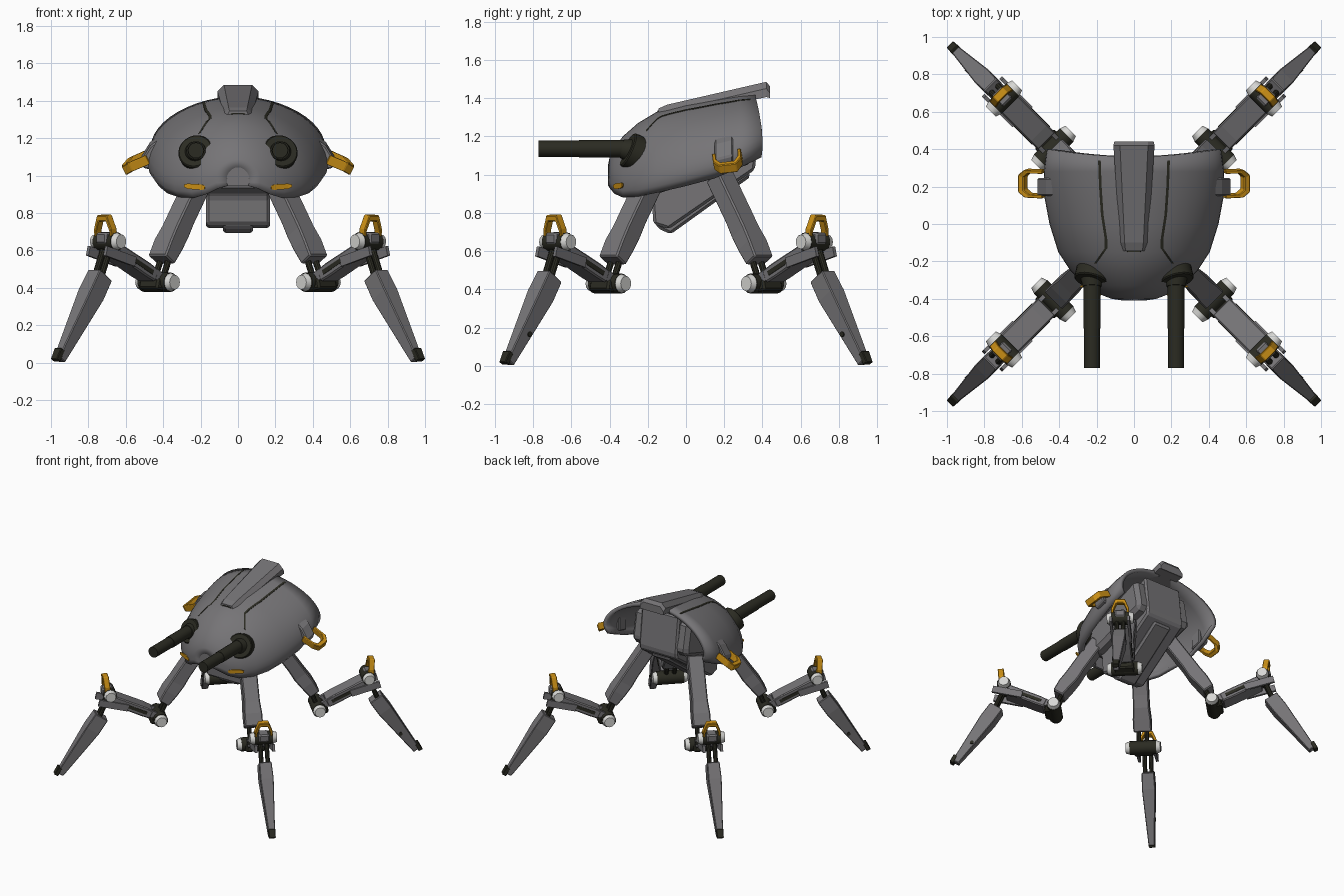
import bpy, bmesh, math
from mathutils import Vector, Matrix
from mathutils.bvhtree import BVHTree

if "Cube" in bpy.data.objects:
    bpy.data.objects.remove(bpy.data.objects["Cube"])


def material(name, rgb):
    m = bpy.data.materials.new(name)
    m.use_nodes = True
    m.diffuse_color = (*rgb, 1)
    m.node_tree.nodes["Principled BSDF"].inputs["Base Color"].default_value = (*rgb, 1)
    return m


GREY = material("armour grey", (.18, .175, .183))
DARK = material("dark gunmetal", (.024, .024, .016))
YELLOW = material("yellow paint", (.6, .28, .008))
WHITE = material("pale cap", (.68, .68, .66))


def finish(name, bm, mat, smooth=False, bevel=0):
    bmesh.ops.recalc_face_normals(bm, faces=bm.faces)
    me = bpy.data.meshes.new(name)
    bm.to_mesh(me)
    bm.free()
    me.materials.append(mat)
    ob = bpy.data.objects.new(name, me)
    bpy.context.collection.objects.link(ob)
    if bevel:
        mod = ob.modifiers.new("bevel", 'BEVEL')
        mod.width, mod.segments = bevel, 1
    if smooth:
        bpy.ops.object.select_all(action='DESELECT')
        ob.select_set(True)
        bpy.context.view_layer.objects.active = ob
        bpy.ops.object.shade_smooth_by_angle(angle=math.radians(35))
    return ob


def loft(name, rings, mat, closed=True, caps=True, **kw):
    bm = bmesh.new()
    vs = [[bm.verts.new(p) for p in ring] for ring in rings]
    n = len(rings[0])
    for a, b in zip(vs, vs[1:]):
        for i in range(n if closed else n - 1):
            j = (i + 1) % n
            bm.faces.new((a[i], a[j], b[j], b[i]))
    if caps:
        bm.faces.new(vs[0])
        bm.faces.new(vs[-1])
    return finish(name, bm, mat, **kw)


def rod(name, a, b, r, mat, r2=None, sides=16, bevel=0):
    a, b = Vector(a), Vector(b)
    bm = bmesh.new()
    rot = (b - a).to_track_quat('Z', 'Y').to_matrix().to_4x4()
    bmesh.ops.create_cone(bm, cap_ends=True, segments=sides, radius1=r,
                          radius2=r if r2 is None else r2, depth=(b - a).length,
                          matrix=Matrix.Translation((a + b) / 2) @ rot)
    return finish(name, bm, mat, smooth=sides > 8, bevel=bevel)


def strap(name, pts, width, inner, mat):
    """Flat band bent along an open loop, broad across the loop's plane."""
    pts = [Vector(p) for p in pts]
    centre = (pts[0] + pts[-1]) / 2
    across = (pts[-1] - pts[0]).cross(pts[2] - centre).normalized() * width / 2
    rings = []
    for p in pts:
        q = centre + (p - centre) * inner
        rings.append([p + across, p - across, q - across, q + across])
    loft(name, rings, mat, bevel=.004)


# Domed shell: sections along y as (y, half width, top, rim)
sections = [(-.409, .06, 1.045, .945), (-.4, .12, 1.087, .93), (-.375, .185, 1.14, .9),
            (-.33, .255, 1.2, .88), (-.25, .34, 1.27, .885), (-.15, .405, 1.33, .905),
            (0, .452, 1.368, .94), (.15, .48, 1.397, .98), (.28, .482, 1.418, 1.035),
            (.36, .465, 1.425, 1.09)]
rings = []
for k, (y, w, top, rim) in enumerate(sections):
    zc = rim + min(.07, (top - rim) * .4)
    arc = [math.pi * i / 24 for i in range(25)]
    ring = [(.93 * w, rim), (.985 * w, (rim + zc) / 2)]
    ring += [(math.copysign(w * abs(math.cos(a)) ** 1.08, math.cos(a)),
              zc + (top - zc) * abs(math.sin(a)) ** 1.08) for a in arc]
    ring += [(-.985 * w, (rim + zc) / 2), (-.93 * w, rim)]
    last = k == len(sections) - 1
    rings.append([(x, y + (.04 * (x / w) ** 2 if last else 0), z) for x, z in ring])
shell = loft("shell", rings, GREY, closed=False, caps=False, smooth=True)
bm = bmesh.new()
bm.from_mesh(shell.data)
surface = BVHTree.FromBMesh(bm)
bm.free()
wall = shell.modifiers.new("wall", 'SOLIDIFY')
wall.thickness, wall.offset = .03, -1
loft("nose_plate", [[(x, y + o, z) for x, y, z in rings[0]] for o in (0, .02)], GREY)

# Core hull and keel under the shell, as side profiles across x
hull = [(-.28, .95), (-.18, .89), (.35, 1.06), (.35, 1.12), (.31, 1.32), (-.2, 1.12)]
keel = [(-.24, .96), (-.18, .88), (-.17, .74), (-.09, .715), (.36, 1.025), (.365, 1.07),
        (.33, 1.36), (-.1, 1.15)]
belly = [(-.17, .78), (-.15, .72), (-.08, .688), (.34, .99), (.3, 1.05)]
for name, prof, half, bev in (("core_hull", hull, .25, .03), ("keel", keel, .17, .014),
                              ("belly", belly, .08, .014)):
    loft(name, [[(x, y, z) for y, z in prof] for x in (-half, half)], GREY, bevel=bev)

# Spine ridge on top, with a dark recess at its front end
ridge = []
for y, z, low, high, drop in ((-.145, 1.345, .065, .045, .045), (-.1, 1.365, .075, .05, .07),
                              (.42, 1.485, .11, .075, .08), (.44, 1.46, .105, .075, .06)):
    ridge.append([(-low, y, z - drop), (low, y, z - drop), (low, y, z - .035),
                  (high, y, z), (-high, y, z), (-low, y, z - .035)])
loft("spine_ridge", ridge, GREY)
loft("ridge_recess", [[(x, y, z) for x, z in ((-.045, 1.315), (.045, 1.315), (.035, 1.335),
                                             (-.035, 1.335))] for y in (-.149, -.14)], DARK)

for s, side in ((1, "left"), (-1, "right")):
    # Panel seam laid on the shell
    seam = []
    path = [(.185, .34), (.18, .2), (.17, .05), (.15, -.08), (.15, -.13), (.22, -.23)]
    for (x0, y0), (x1, y1) in zip(path, path[1:]):
        for i in range(5):
            x, y = x0 + (x1 - x0) * i / 5, y0 + (y1 - y0) * i / 5
            row = []
            for o in (-.007, .007):
                hit = surface.ray_cast(Vector((s * (x + o), y, 2)), Vector((0, 0, -1)))[0]
                row += [hit + Vector((0, 0, h)) for h in ((-.003, .002) if o < 0 else (.002, -.003))]
            seam.append(row)
    loft("panel_seam_" + side, seam, DARK)

    # Gun mount seated in the shell, collar and barrel
    seat = surface.ray_cast(Vector((s * .225, -2, 1.125)), Vector((0, 1, 0)))[0]
    axis = Vector((s * .25, -1, .45)).normalized()
    rod("gun_mount_" + side, seat - axis * .06, seat + axis * .018, .094, DARK, sides=24, bevel=.006)
    rod("gun_collar_" + side, seat, seat + Vector((0, -.045, .01)), .06, DARK, r2=.05, sides=20)
    rod("gun_sleeve_" + side, (s * .225, -.25, 1.135), (s * .225, -.56, 1.135), .045, DARK)
    rod("gun_barrel_" + side, (s * .225, -.55, 1.135), (s * .225, -.77, 1.135), .042, DARK)

    # Front marker light laid on the shell
    lamp = []
    for x, z0, z1 in ((.175, .93, .945), (.19, .925, .952), (.225, .926, .956),
                      (.265, .93, .957), (.285, .94, .952)):
        ring = []
        for z, off in ((z0, .007), (z1, .007), (z1, -.002), (z0, -.002)):
            near, normal = surface.find_nearest(Vector((s * x, -.36, z)))[:2]
            out = normal if normal.y < 0 else -normal
            ring.append(Vector((s * x, near.y, z)) + out * off)
        lamp.append(ring)
    loft("marker_light_" + side, lamp, YELLOW)

    # Side grab handle and its bracket
    loft("handle_bracket_" + side,
         [[(s * x, y, z + (y - .2) * .25) for x, z in ((.43, 1.2), (.47, 1.17), (.52, 1.09),
                                                    (.505, 1.05), (.43, 1.04))]
          for y in (.15, .245)], GREY, bevel=.008)
    strap("grab_handle_" + side,
          [(s * x, y, z) for x, y, z in ((.48, .14, 1.085), (.575, .145, 1.045), (.61, .175, 1.025),
                                         (.61, .265, 1.035), (.58, .292, 1.07), (.48, .29, 1.115))],
          .052, .76, YELLOW)


def make_leg(sx, sy, tag):
    h = math.sqrt(.5)

    def P(d, z, t=0):
        return Vector((sx * (d + t * h), sy * (d - .024 - t * h), z))

    def beam(name, stations, mat=GREY, t0=0, bevel=.01):
        """Box beam in the leg plane: stations of (d, z, half depth, half width)."""
        (d0, z0), (d1, z1) = stations[0][:2], stations[-1][:2]
        ax = Vector(((d1 - d0) / h, z1 - z0)).normalized()
        out = []
        for d, z, n, w in stations:
            out.append([P(d - ax.y * n * a * h, z + ax.x * n * a, t0 + w * b)
                        for a, b in ((1, 1), (1, -1), (-1, -1), (-1, 1))])
        return loft(name + tag, out, mat, bevel=bevel)

    # Thigh
    beam("thigh", [(.2, .99, .052, .06), (.3, .78, .052, .06), (.335, .70, .055, .06),
                   (.372, .63, .052, .068), (.41, .55, .042, .068)], bevel=.008)
    for t in (-.03, .03):
        rod("thigh_piston" + tag, P(.37, .62, t), P(.43, .43, t), .017, DARK, sides=10)
        rod("shin_piston" + tag, P(.69, .65, t * .8), P(.76, .42, t * .8), .017, DARK, sides=10)

    # Knee and ankle joints: dark axle with pale caps
    for name, d, z, r, half, cap in (("knee", .43, .43, .052, .1, .03),
                                     ("ankle", .695, .648, .05, .068, .032)):
        rod(name + "_axle" + tag, P(d, z, -half), P(d, z, half), r, DARK, sides=14)
        for e in (-1, 1):
            rod(name + "_cap" + tag, P(d, z, e * half), P(d, z, e * (half + cap)),
                r * .95, WHITE, r2=r * .75, sides=12)
    beam("knee_housing", [(.42, .405, .028, .085), (.48, .425, .028, .07)], DARK)

    # Middle link with forked ends and dark side slots
    beam("link", [(.475, .465, .034, .065), (.52, .497, .038, .065), (.68, .605, .036, .065)],
         bevel=.008)
    for e in (-1, 1):
        beam("link_fork", [(.43, .44, .024, .012), (.53, .508, .03, .012)], t0=e * .05, bevel=0)
        beam("link_flange", [(.60, .54, .026, .01), (.755, .598, .026, .01)],
             t0=e * .066, bevel=0)
        beam("link_slot", [(.50, .483, .012, .003), (.60, .55, .012, .003)], DARK,
             t0=e * .0655, bevel=0)
    beam("ankle_block", [(.675, .665, .035, .04), (.735, .665, .03, .04)])

    # Yellow strap loop over the ankle
    strap("ankle_loop" + tag, [P(.705, .655, -.066), P(.71, .715, -.066), P(.715, .79, -.036),
                               P(.715, .79, .036), P(.71, .715, .066), P(.705, .655, .066)],
          .045, .76, YELLOW)

    # Shin with a dark toe plate on its outer side
    beam("shin", [(.736, .468, .055, .046), (.785, .365, .056, .05), (.955, .016, .027, .023)],
         bevel=.005)
    beam("toe_plate", [(.953, .072, .016, .027), (.976, .012, .016, .024)], DARK, bevel=.004)
    rod("shin_pin" + tag, P(.867, .165, .01), P(.867, .165, .042), .014, DARK, sides=10)


for sx, side in ((1, "left"), (-1, "right")):
    for sy, end in ((-1, "front"), (1, "rear")):
        make_leg(sx, sy, f"_{end}_{side}")
